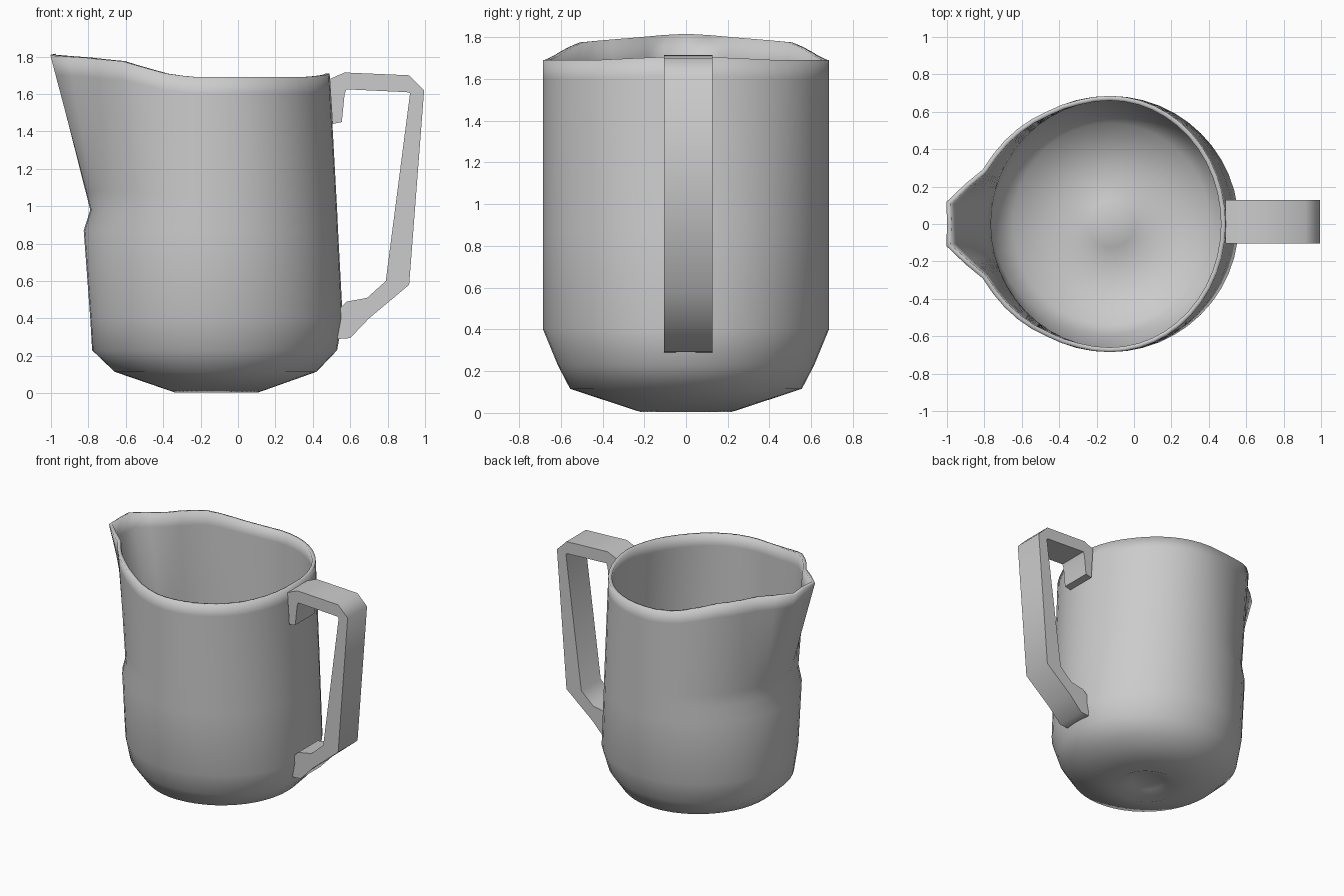
import bpy, bmesh, math

if "Cube" in bpy.data.objects:
    bpy.data.objects.remove(bpy.data.objects["Cube"])

CX = -0.13      # axis of the body
N = 48          # sides


def lerp_table(table, v):
    for (a, p), (b, q) in zip(table, table[1:]):
        if v <= b:
            return p + (q - p) * (v - a) / (b - a)
    return table[-1][1]


def finish(bm, name, angle):
    bmesh.ops.recalc_face_normals(bm, faces=bm.faces)
    me = bpy.data.meshes.new(name)
    bm.to_mesh(me)
    bm.free()
    ob = bpy.data.objects.new(name, me)
    bpy.context.collection.objects.link(ob)
    bpy.ops.object.select_all(action='DESELECT')
    ob.select_set(True)
    bpy.context.view_layer.objects.active = ob
    bpy.ops.object.shade_smooth_by_angle(angle=math.radians(angle))
    return ob


# Body levels: z, left x, right x, half depth
LEVELS = [
    (0.05, -0.24, 0.00, 0.12),
    (0.005, -0.34, 0.11, 0.22),
    (0.115, -0.66, 0.42, 0.555),
    (0.23, -0.78, 0.53, 0.615),
    (0.40, -0.79, 0.56, 0.685),
    (0.87, -0.825, 0.535, 0.685),
    (0.98, -0.79, 0.53, 0.685),
]
for i in range(1, 9):
    t = i / 8
    LEVELS.append((0.98 + 0.71 * t, -0.79, 0.53 - 0.04 * t, 0.685))

# Spout bulge and rim height against the angle from the spout
SPOUT = [(0, .21), (7.5, .22), (15, .14), (22.5, .075), (30, .06), (45, .035), (60, .01), (75, 0), (180, 0)]
RIM = [(0, 1.81), (20, 1.795), (45, 1.775), (67, 1.71), (80, 1.69), (140, 1.69), (180, 1.71)]

# Body shell with pouring spout
bm = bmesh.new()
rings = []
for z, xl, xr, ry in LEVELS:
    t = max(0, (z - 0.98) / 0.71)
    ring = []
    for k in range(N):
        a = 2 * math.pi * k / N
        deg = math.degrees(a)
        deg = min(deg, 360 - deg)
        c, s = math.cos(a), math.sin(a)
        bulge = lerp_table(SPOUT, deg) * t
        rx = CX - xl if c > 0 else xr - CX
        zz = z + (lerp_table(RIM, deg) - 1.69) * t
        ring.append(bm.verts.new((CX - (rx + bulge) * c, (ry + bulge) * s, zz)))
    rings.append(ring)
for lo, hi in zip(rings, rings[1:]):
    for k in range(N):
        j = (k + 1) % N
        bm.faces.new((lo[k], lo[j], hi[j], hi[k]))
# Raised base centre
centre = bm.verts.new((-0.12, 0, 0.06))
for k in range(N):
    bm.faces.new((rings[0][k], rings[0][(k + 1) % N], centre))
bmesh.ops.recalc_face_normals(bm, faces=bm.faces)
if rings[5][0].link_faces[0].normal.x > 0:
    bmesh.ops.reverse_faces(bm, faces=bm.faces)
me = bpy.data.meshes.new("pitcher_body")
bm.to_mesh(me)
bm.free()
body = bpy.data.objects.new("pitcher_body", me)
bpy.context.collection.objects.link(body)
bpy.context.view_layer.objects.active = body
body.select_set(True)
bpy.ops.object.shade_smooth_by_angle(angle=math.radians(60))
# Wall thickness
sol = body.modifiers.new("wall", 'SOLIDIFY')
sol.thickness = 0.025
sol.offset = -1

# Handle: outer and inner edge of each section along the loop
PAIRS = [
    ((0.505, 1.44), (0.555, 1.45)),
    ((0.49, 1.68), (0.57, 1.60)),
    ((0.57, 1.715), (0.58, 1.625)),
    ((0.915, 1.70), (0.90, 1.61)),
    ((0.995, 1.62), (0.92, 1.605)),
    ((0.915, 0.58), (0.79, 0.60)),
    ((0.70, 0.40), (0.69, 0.51)),
    ((0.60, 0.295), (0.58, 0.49)),
    ((0.53, 0.29), (0.54, 0.45)),
]
Y0, Y1 = -0.105, 0.128
bm = bmesh.new()
secs = []
for (ox, oz), (ix, iz) in PAIRS:
    pts = [(ox, Y0, oz), (ox, Y1, oz), (ix, Y1, iz), (ix, Y0, iz)]
    secs.append([bm.verts.new(p) for p in pts])
for a, b in zip(secs, secs[1:]):
    for k in range(4):
        j = (k + 1) % 4
        bm.faces.new((a[k], a[j], b[j], b[k]))
bm.faces.new(secs[0])
bm.faces.new(secs[-1])
finish(bm, "handle", 60)
